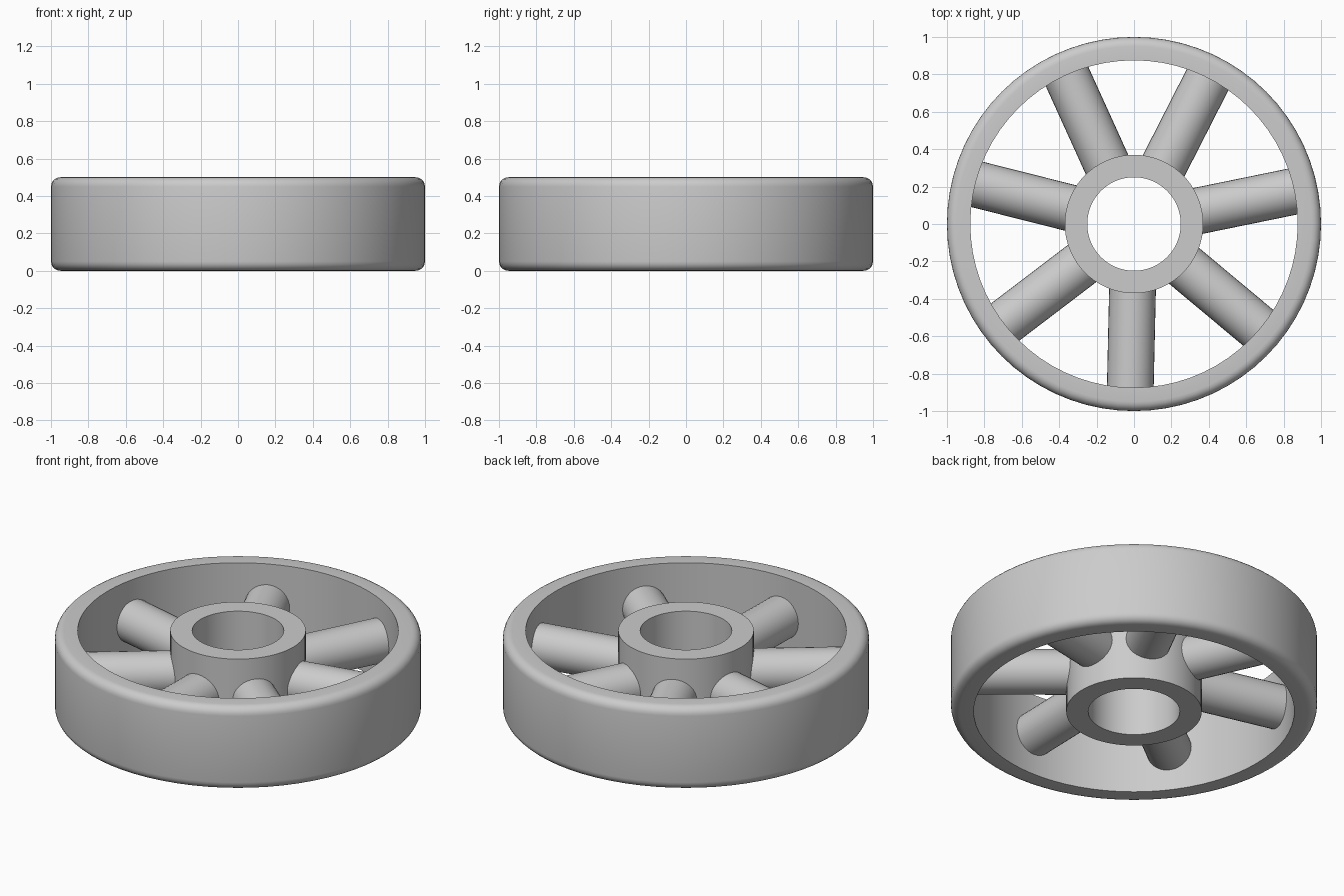
import bpy
import bmesh
import math
from mathutils import Matrix, Vector

cube = bpy.data.objects.get("Cube")
if cube:
    bpy.data.objects.remove(cube, do_unlink=True)

HEIGHT = 0.5
SPOKES = 7
FIRST_ANGLE = math.radians(-91.3)

grey = bpy.data.materials.new("plain grey")
grey.use_nodes = True
colour = (0.6, 0.6, 0.6, 1)
grey.diffuse_color = colour
grey.node_tree.nodes["Principled BSDF"].inputs["Base Color"].default_value = colour


def finish(name, bm):
    """Turn a bmesh into a smooth-shaded object with sharp edges kept."""
    bmesh.ops.recalc_face_normals(bm, faces=bm.faces)
    mesh = bpy.data.meshes.new(name)
    bm.to_mesh(mesh)
    bm.free()
    mesh.materials.append(grey)
    obj = bpy.data.objects.new(name, mesh)
    bpy.context.collection.objects.link(obj)
    bpy.ops.object.select_all(action='DESELECT')
    obj.select_set(True)
    bpy.context.view_layer.objects.active = obj
    bpy.ops.object.shade_smooth_by_angle(angle=math.radians(35))
    return obj


def lathe(name, profile, steps=72):
    """Revolve a closed (radius, height) profile around z."""
    bm = bmesh.new()
    rings = []
    for i in range(steps):
        turn = Matrix.Rotation(math.tau * i / steps, 3, 'Z')
        rings.append([bm.verts.new(turn @ Vector((r, 0, z))) for r, z in profile])
    for i, ring in enumerate(rings):
        after = rings[(i + 1) % steps]
        for j in range(len(profile)):
            k = (j + 1) % len(profile)
            bm.faces.new((ring[j], after[j], after[k], ring[k]))
    return finish(name, bm)


def rounded_corner(r, z, radius, start):
    """Quarter-circle of profile points around a centre."""
    angles = [start + math.pi / 2 * i / 5 for i in range(6)]
    return [(r + radius * math.cos(a), z + radius * math.sin(a)) for a in angles]


# Outer rim with rounded outside edges
inner, fillet = 0.875, 0.05
lathe("rim", [(inner, 0)]
      + rounded_corner(1 - fillet, fillet, fillet, -math.pi / 2)
      + rounded_corner(1 - fillet, HEIGHT - fillet, fillet, 0)
      + [(inner, HEIGHT)])

# Hollow hub
bore, hub = 0.25, 0.37
lathe("hub", [(bore, 0), (hub, 0), (hub, HEIGHT), (bore, HEIGHT)])

# Round spokes, with ends buried in the hub and rim
start, end = 0.33, 0.92
for i in range(SPOKES):
    bm = bmesh.new()
    place = (Matrix.Translation((0, 0, HEIGHT / 2))
             @ Matrix.Rotation(FIRST_ANGLE + math.tau * i / SPOKES, 4, 'Z')
             @ Matrix.Translation(((start + end) / 2, 0, 0))
             @ Matrix.Rotation(math.pi / 2, 4, 'Y'))
    bmesh.ops.create_cone(bm, cap_ends=True, segments=32, radius1=0.125,
                          radius2=0.125, depth=end - start, matrix=place)
    finish(f"spoke_{i + 1}", bm)
